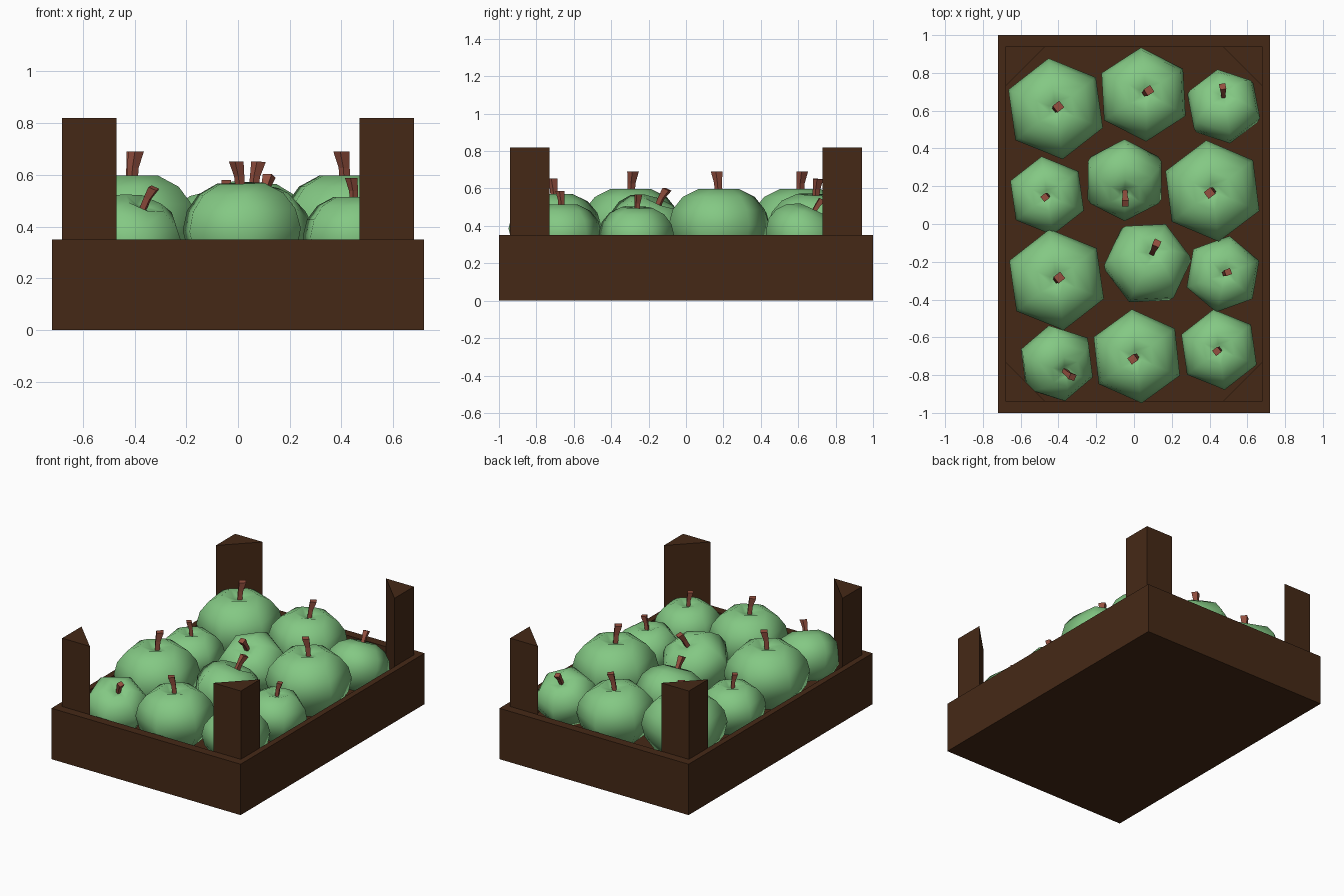
import bpy, bmesh, math
from mathutils import Matrix, Vector

if "Cube" in bpy.data.objects:
    bpy.data.objects.remove(bpy.data.objects["Cube"])


def material(name, rgb):
    m = bpy.data.materials.new(name)
    m.diffuse_color = (*rgb, 1)
    m.use_nodes = True
    m.node_tree.nodes["Principled BSDF"].inputs["Base Color"].default_value = m.diffuse_color
    return m


WOOD = material("dark_wood", (0.06, 0.022, 0.008))
GREEN = material("apple_green", (0.23, 0.58, 0.23))
STEM = material("stem_brown", (0.30, 0.08, 0.05))


def loft(name, rings, mat, smooth=None, matrix=Matrix()):
    """Skin a list of equal-length rings, capping both ends."""
    bm = bmesh.new()
    loops = [[bm.verts.new(p) for p in ring] for ring in rings]
    n = len(loops[0])
    for a, b in zip(loops, loops[1:]):
        for i in range(n):
            j = (i + 1) % n
            bm.faces.new((a[i], a[j], b[j], b[i]))
    bm.faces.new(loops[0][::-1])
    bm.faces.new(loops[-1])
    bmesh.ops.recalc_face_normals(bm, faces=bm.faces)
    mesh = bpy.data.meshes.new(name)
    bm.to_mesh(mesh)
    bm.free()
    mesh.materials.append(mat)
    ob = bpy.data.objects.new(name, mesh)
    bpy.context.collection.objects.link(ob)
    ob.matrix_world = matrix
    if smooth:
        bpy.ops.object.select_all(action='DESELECT')
        ob.select_set(True)
        bpy.context.view_layer.objects.active = ob
        bpy.ops.object.shade_smooth_by_angle(angle=math.radians(smooth))
    return ob


def rect(x, y, z):
    return [(-x, -y, z), (x, -y, z), (x, y, z), (-x, y, z)]


def ngon(n, r, z, x=0.0, turn=0.0):
    return [(x + r * math.cos(turn + math.tau * i / n),
             r * math.sin(turn + math.tau * i / n), z) for i in range(n)]


# Open crate tray with a raised inner floor
FLOOR = 0.19
loft("crate_tray", [rect(0.72, 1, 0), rect(0.72, 1, 0.35),
                    rect(0.68, 0.94, 0.35), rect(0.68, 0.94, FLOOR)], WOOD)

# Triangular corner posts
for sx in (-1, 1):
    for sy in (-1, 1):
        tri = [(0.68, 0.94), (0.47, 0.94), (0.68, 0.73)]
        loft("corner_post", [[(sx * x, sy * y, z) for x, y in tri]
                             for z in (FLOOR, 0.82)], WOOD)

# Apple profile (radius, height) and stem path (offset, height, radius), for radius 1
PROFILE = [(0.12, 0.06), (0.35, 0), (0.68, 0.12), (0.92, 0.46), (1, 0.80),
           (0.92, 1.10), (0.72, 1.35), (0.40, 1.51), (0.14, 1.43), (0.03, 1.38)]
STEM_PATH = [(0.0, 1.33, 0.075), (0.02, 1.62, 0.08), (0.07, 1.85, 0.115)]

# x, y, radius, turn, tilt, direction of tilt
APPLES = [
    (-0.415, 0.61, 0.27, 38, 0, 0),
    (0.05, 0.685, 0.25, 33, 4, 40),
    (0.475, 0.62, 0.205, 100, 25, 92),
    (-0.46, 0.15, 0.21, 218, 0, 0),
    (-0.05, 0.235, 0.225, 270, 27, 272),
    (0.415, 0.175, 0.27, 217, 0, 0),
    (-0.41, -0.295, 0.27, 38, 0, 0),
    (0.07, -0.21, 0.235, 65, 24, 65),
    (0.47, -0.265, 0.205, 20, 4, 20),
    (-0.41, -0.735, 0.21, 340, 26, 315),
    (0.015, -0.70, 0.25, 216, 2, 216),
    (0.45, -0.665, 0.215, 218, 0, 0),
]
for x, y, r, turn, tilt, way in APPLES:
    a = math.radians(way)
    axis = Vector((-math.sin(a), math.cos(a), 0))
    m = (Matrix.Translation((x, y, FLOOR + 0.75 * r))
         @ Matrix.Rotation(math.radians(tilt), 4, axis)
         @ Matrix.Rotation(math.radians(turn), 4, 'Z')
         @ Matrix.Scale(r, 4) @ Matrix.Translation((0, 0, -0.75)))
    loft("apple", [ngon(6, pr, pz) for pr, pz in PROFILE], GREEN, 65, m)
    loft("apple_stem", [ngon(4, sr, sz, sx, math.pi / 4)
                        for sx, sz, sr in STEM_PATH], STEM, None, m)
